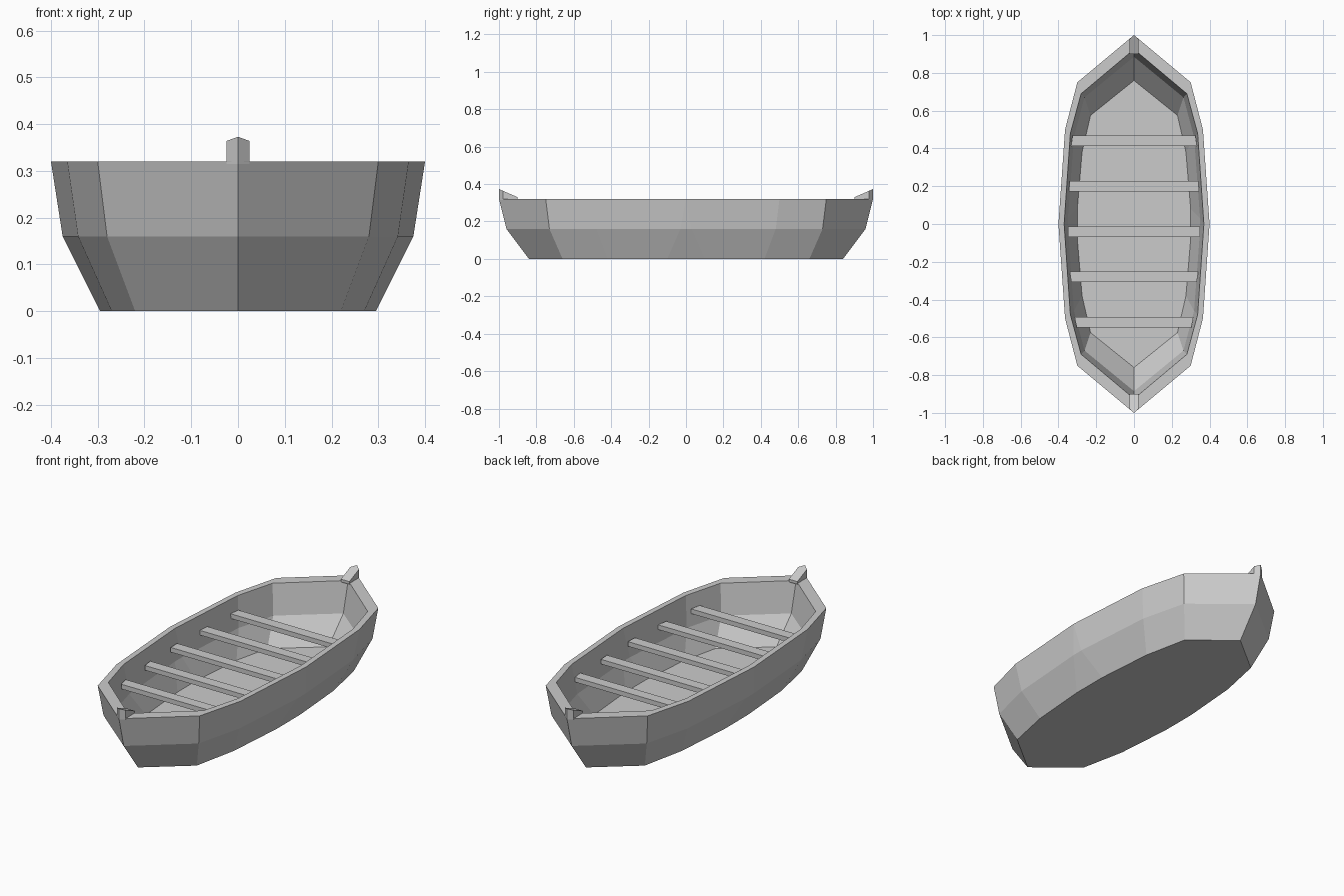
import bpy, bmesh

if "Cube" in bpy.data.objects:
    bpy.data.objects.remove(bpy.data.objects["Cube"])


def finish(name, bm):
    bmesh.ops.remove_doubles(bm, verts=bm.verts, dist=0.0005)
    bmesh.ops.recalc_face_normals(bm, faces=bm.faces)
    mesh = bpy.data.meshes.new(name)
    bm.to_mesh(mesh)
    bm.free()
    obj = bpy.data.objects.new(name, mesh)
    bpy.context.collection.objects.link(obj)
    return obj


def full_ring(quarter):
    """Mirror a tip-to-middle quarter outline into a closed outline."""
    side = quarter + [(x, -y) for x, y in reversed(quarter)]
    return side + [(-x, y) for x, y in reversed(side[1:-1])]


def prism(name, plan, bottom, top):
    """Extrude a plan outline between two height functions of y."""
    bm = bmesh.new()
    lo = [bm.verts.new((x, y, bottom(y))) for x, y in plan]
    hi = [bm.verts.new((x, y, top(y))) for x, y in plan]
    bm.faces.new(lo)
    bm.faces.new(hi)
    for i in range(len(plan)):
        j = (i + 1) % len(plan)
        bm.faces.new((lo[i], lo[j], hi[j], hi[i]))
    return finish(name, bm)


# Hull: outside from keel to rim, then inside down to the floor
sections = [
    (0.00, [(0, .84), (.22, .66), (.27, .42), (.295, .10)]),
    (0.16, [(0, .96), (.28, .73), (.342, .48), (.375, .03)]),
    (0.32, [(0, 1.0), (.30, .75), (.365, .50), (.40, 0)]),
    (0.32, [(0, .925), (.28, .69), (.337, .48), (.37, 0)]),
    (0.16, [(0, .885), (.262, .67), (.318, .46), (.35, .03)]),
    (0.03, [(0, .76), (.23, .575), (.275, .38), (.30, .08)]),
]
bm = bmesh.new()
rings = [[bm.verts.new((x, y, z)) for x, y in full_ring(q)] for z, q in sections]
for a, b in zip(rings, rings[1:]):
    for i in range(len(a)):
        j = (i + 1) % len(a)
        bm.faces.new((a[i], a[j], b[j], b[i]))
bm.faces.new(rings[0])
bm.faces.new(rings[-1])
finish("hull", bm)

# Seats: thin planks whose ends follow the hull sides
seats = [(.44, .333, .325), (.20, .345, .340), (-.04, .348, .350),
         (-.28, .332, .340), (-.52, .303, .315)]
for y, front, back in seats:
    plan = [(-front, y - .028), (front, y - .028), (back, y + .028), (-back, y + .028)]
    prism("seat", plan, lambda y: .225, lambda y: .25)

# Raised posts at both tips, sloping up towards the ends
for name, s in (("bow_post", -1), ("stern_post", 1)):
    plan = [(0, s), (.025, s * .979), (.025, s * .90), (-.025, s * .90), (-.025, s * .979)]
    prism(name, plan, lambda y: .315, lambda y: .33 + (abs(y) - .90) * .43)
